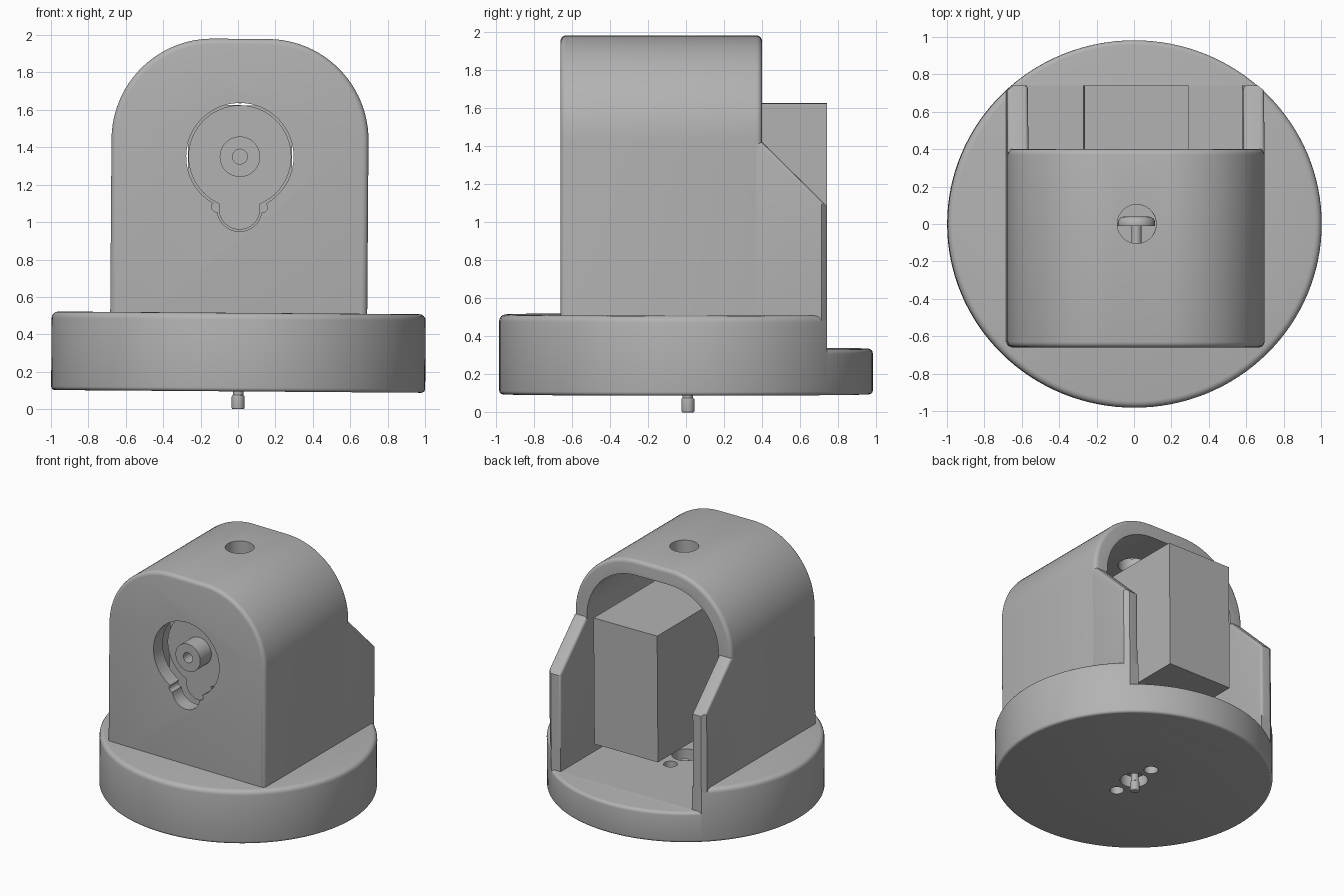
import bpy, bmesh
from math import pi, sin, cos, radians
from mathutils import Matrix, Vector

if "Cube" in bpy.data.objects:
    bpy.data.objects.remove(bpy.data.objects["Cube"], do_unlink=True)

grey = bpy.data.materials.new("plain grey")
grey.use_nodes = True
grey.diffuse_color = (0.45, 0.45, 0.45, 1)
grey.node_tree.nodes["Principled BSDF"].inputs["Base Color"].default_value = (0.45, 0.45, 0.45, 1)

TILT = Matrix.Rotation(radians(0.43), 4, 'Y')   # the whole unit leans slightly
AXES = {'X': (Vector((0, 1, 0)), Vector((0, 0, 1)), Vector((1, 0, 0))),
        'Y': (Vector((1, 0, 0)), Vector((0, 0, 1)), Vector((0, 1, 0))),
        'Z': (Vector((1, 0, 0)), Vector((0, 1, 0)), Vector((0, 0, 1)))}


def prism(name, outline, axis, lo, hi, bevel_lo=0, bevel_hi=0):
    """Extrude an outline along an axis, optionally rounding its end rims."""
    u, v, w = AXES[axis]
    bm = bmesh.new()
    rings = [[bm.verts.new(u * a + v * b + w * t) for a, b in outline] for t in (lo, hi)]
    caps = [bm.faces.new(r) for r in rings]
    n = len(outline)
    for i in range(n):
        j = (i + 1) % n
        bm.faces.new((rings[0][i], rings[0][j], rings[1][j], rings[1][i]))
    bmesh.ops.recalc_face_normals(bm, faces=bm.faces[:])
    rims = [(list(c.edges), width) for c, width in zip(caps, (bevel_lo, bevel_hi))]
    for edges, width in rims:
        if width:
            bmesh.ops.bevel(bm, geom=edges, offset=width, segments=4, profile=0.5,
                            affect='EDGES', clamp_overlap=True)
    mesh = bpy.data.meshes.new(name)
    bm.to_mesh(mesh)
    bm.free()
    mesh.materials.append(grey)
    obj = bpy.data.objects.new(name, mesh)
    bpy.context.collection.objects.link(obj)
    return obj


def circle(r, cx=0, cy=0, n=64, squash=1):
    return [(cx + r * cos(2 * pi * i / n), cy + squash * r * sin(2 * pi * i / n)) for i in range(n)]


def box(x0, x1, y0, y1):
    return [(x0, y0), (x1, y0), (x1, y1), (x0, y1)]


def arch(half, bottom, top, r):
    """Upright outline with two large rounded top corners."""
    pts = [(-half, bottom), (half, bottom)]
    for side, start in ((1, 0), (-1, pi / 2)):
        for i in range(25):
            a = start + i / 24 * pi / 2
            pts.append((side * (half - r) + r * cos(a), top - r + r * sin(a)))
    return pts


def apply_modifier(obj, mod):
    bpy.ops.object.select_all(action='DESELECT')
    obj.select_set(True)
    bpy.context.view_layer.objects.active = obj
    bpy.ops.object.modifier_apply(modifier=mod.name)


def combine(obj, cutter, operation='DIFFERENCE', keep=False):
    mod = obj.modifiers.new("boolean", 'BOOLEAN')
    mod.operation, mod.solver, mod.object = operation, 'EXACT', cutter
    apply_modifier(obj, mod)
    if not keep:
        bpy.data.objects.remove(cutter, do_unlink=True)


def revolve_pair(name, parts):
    """Join coaxial cylinders given as (radius, low, high, low bevel, high bevel)."""
    axis, cx, cy, rows = parts
    obj = None
    for r, lo, hi, b0, b1 in rows:
        piece = prism(name, circle(r, cx, cy, 32), axis, lo, hi, b0, b1)
        if obj:
            combine(obj, piece, 'UNION')
        else:
            obj = piece
    return obj


SQ = 0.982      # depth to width ratio of the round base
BACK = 0.74     # rear end of the side walls

# Round base: tall front portion and low rear ledge
base = prism("base", circle(1, n=128, squash=SQ), 'Z', 0.095, 0.515, 0.02, 0.035)
ledge = prism("rear_ledge", circle(1, n=128, squash=SQ), 'Z', 0.095, 0.335, 0.02, 0.025)
combine(base, prism("cutter", box(-2, 2, BACK, 2), 'Z', -1, 2))
combine(ledge, prism("cutter", box(-2, 2, -2, BACK), 'Z', -1, 2))

# Arched hood, hollowed together with the base
hood = prism("hood", arch(0.687, 0.345, 1.98, 0.54), 'Y', -0.66, 0.40, 0.03, 0.03)
cavity = prism("cutter", arch(0.575, 0.335, 1.865, 0.43), 'Y', -0.545, 1.5)
combine(base, cavity, keep=True)
combine(hood, cavity)

# Keyhole opening in the front of the hood
for r, x, z in ((0.287, 0, 1.35), (0.12, 0, 1.07), (0.027, -0.122, 1.08), (0.027, 0.122, 1.08)):
    combine(hood, prism("cutter", circle(r, x, z), 'Y', -1, -0.4))

# Hole in the roof and holes in the floor
combine(hood, prism("cutter", circle(0.104), 'Z', 1.7, 2.5))
for r, y in ((0.1, 0), (0.05, 0.19), (0.05, -0.19)):
    combine(base, prism("cutter", circle(r, 0, y, 32), 'Z', -1, 1))

# Side walls with sloping shoulders, trimmed to the round base
shoulder = [(0.3, 0.2), (BACK, 0.2), (BACK, 1.09), (0.40, 1.425), (0.3, 1.425)]
for side, (lo, hi) in (("left", (0.575, 0.687)), ("right", (-0.687, -0.575))):
    wall = prism(side + "_wall", shoulder, 'X', lo, hi, 0.02, 0.02)
    combine(wall, prism("cutter", circle(0.999, n=128, squash=SQ), 'Z', -1, 3), 'INTERSECT')

# Motor block with its front boss and hollow output shaft
prism("motor", box(-0.278, 0.278, 0.63, 1.625), 'Y', -0.47, BACK)
boss = prism("motor_boss", circle(0.275, 0, 1.35), 'Y', -0.5, -0.46)
combine(boss, prism("cutter", circle(0.11, 0, 1.07), 'Y', -0.5, -0.46), 'UNION')
shaft = prism("motor_shaft", circle(0.108, 0, 1.35, 48), 'Y', -0.64, -0.49)
combine(shaft, prism("cutter", circle(0.04, 0, 1.35, 32), 'Y', -1, -0.53))

# Small domed screw lying under the roof hole
revolve_pair("roof_screw", ('Y', 0, 1.735, ((0.1, -0.01, 0.04, 0, 0.035), (0.027, -0.14, 0, 0, 0))))

# Centre pin hanging below the floor
revolve_pair("centre_pin", ('Z', 0, 0.01, ((0.028, 0.05, 0.3, 0, 0), (0.034, 0, 0.075, 0.008, 0.008),
                                           (0.075, 0.16, 0.22, 0, 0.02))))

# Lean everything and smooth the rounded surfaces
for obj in [o for o in bpy.data.objects if o.type == 'MESH' and grey.name in o.data.materials]:
    obj.data.transform(TILT)
    bpy.ops.object.select_all(action='DESELECT')
    obj.select_set(True)
    bpy.context.view_layer.objects.active = obj
    bpy.ops.object.shade_smooth_by_angle(angle=radians(30))
